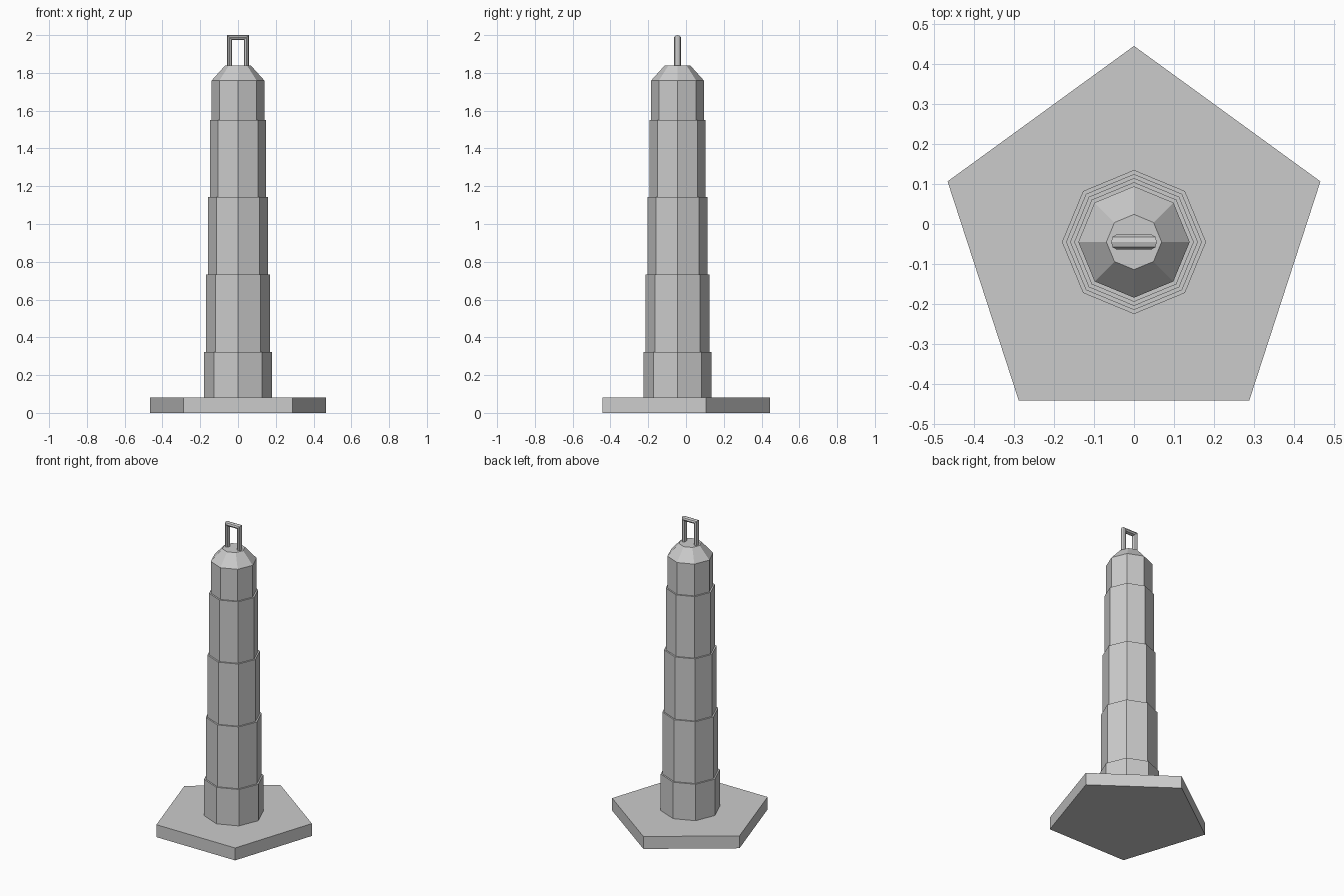
import bpy, bmesh
from math import sin, cos, pi
from mathutils import Vector

if "Cube" in bpy.data.objects:
    bpy.data.objects.remove(bpy.data.objects["Cube"])

CY = -0.045  # axis of the post


def finish(name, bm):
    bmesh.ops.recalc_face_normals(bm, faces=bm.faces)
    mesh = bpy.data.meshes.new(name)
    bm.to_mesh(mesh)
    bm.free()
    obj = bpy.data.objects.new(name, mesh)
    bpy.context.collection.objects.link(obj)
    return obj


def skin(name, rings):
    """Bridge equal-sized rings of points and cap both ends."""
    bm = bmesh.new()
    loops = [[bm.verts.new(p) for p in ring] for ring in rings]
    n = len(loops[0])
    for a, b in zip(loops, loops[1:]):
        for i in range(n):
            j = (i + 1) % n
            bm.faces.new((a[i], a[j], b[j], b[i]))
    bm.faces.new(loops[0][::-1])
    bm.faces.new(loops[-1])
    return finish(name, bm)


def turned(name, sides, profile):
    """Faceted solid of revolution, one corner pointing to +y."""
    return skin(name, [[(r * sin(2 * pi * i / sides), CY + r * cos(2 * pi * i / sides), z)
                        for i in range(sides)] for r, z in profile])


# Pentagonal base slab
turned("base", 5, [(0.49, 0.0), (0.49, 0.082)])

# Stepped octagonal post with a bevelled cap
steps = [0.082, 0.323, 0.732, 1.143, 1.55, 1.76]
profile = []
for k, (z0, z1) in enumerate(zip(steps, steps[1:])):
    r = 0.18 - 0.0102 * k
    profile += [(r, z0), (r, z1)]
profile.append((0.069, 1.838))
turned("post", 8, profile)

# Carrying loop: octagonal rod with mitred corners, feet sunk into the cap
rod, thin, x, top = 0.0185, 0.0131, 0.044, 1.987
path = [((-x, 1.81), (-1, 0)), ((-x, top), (-1, 1)), ((x, top), (1, 1)), ((x, 1.81), (1, 0))]
rings = []
for (px, pz), (ox, oz) in path:
    rings.append([Vector((px + ox * thin * cos(i * pi / 4),
                          CY + rod * sin(i * pi / 4),
                          pz + oz * thin * cos(i * pi / 4))) for i in range(8)])
skin("carrying_loop", rings)
